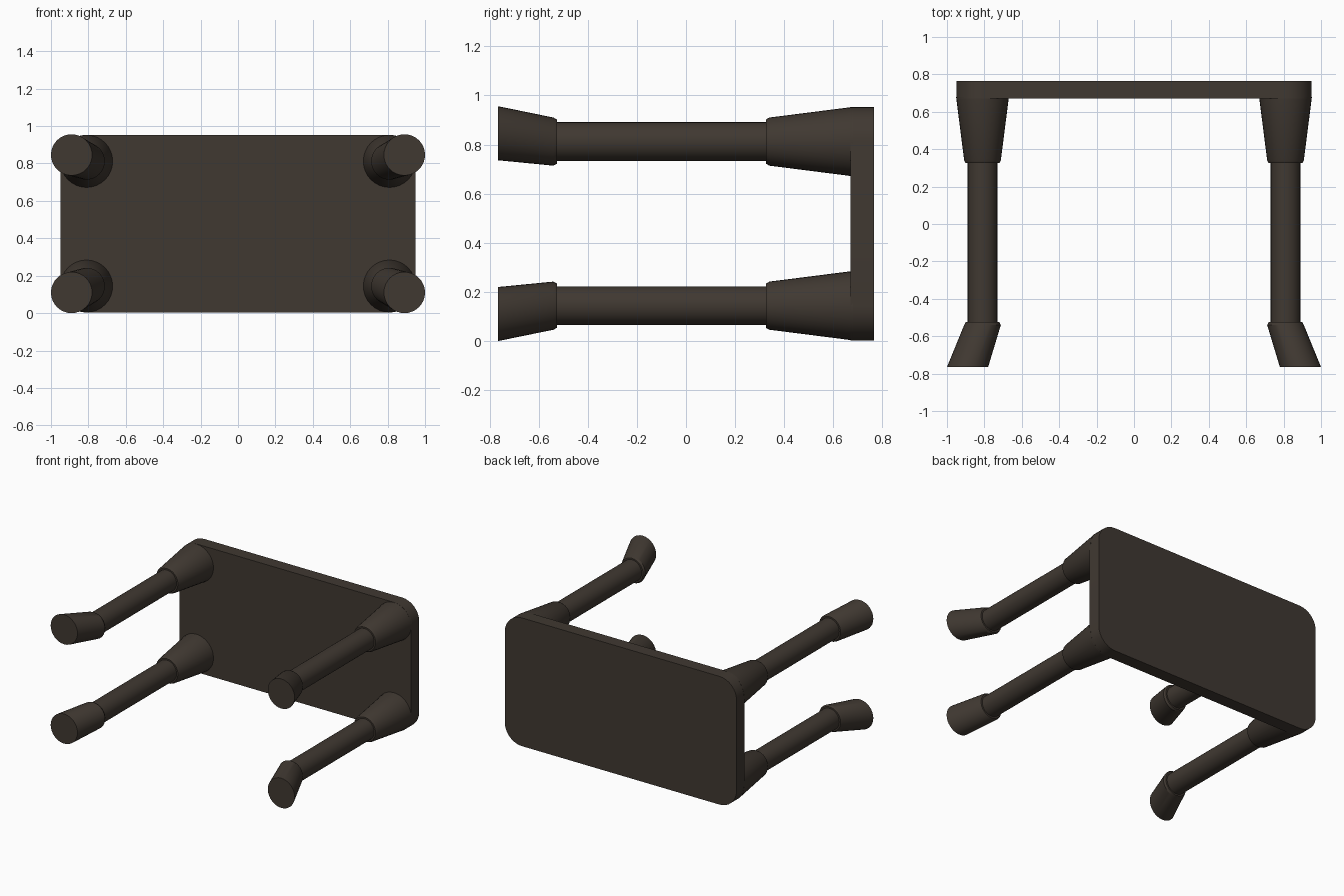
import bpy, bmesh, math

if "Cube" in bpy.data.objects:
    bpy.data.objects.remove(bpy.data.objects["Cube"])

ZC = 0.478  # mid height of the overturned table

wood = bpy.data.materials.new("dark brown wood")
wood.diffuse_color = (0.051, 0.040, 0.031, 1)
wood.use_nodes = True
wood.node_tree.nodes["Principled BSDF"].inputs["Base Color"].default_value = wood.diffuse_color


def finish(name, bm):
    bmesh.ops.recalc_face_normals(bm, faces=bm.faces)
    me = bpy.data.meshes.new(name)
    bm.to_mesh(me)
    bm.free()
    ob = bpy.data.objects.new(name, me)
    bpy.context.collection.objects.link(ob)
    me.materials.append(wood)
    bpy.context.view_layer.objects.active = ob
    ob.select_set(True)
    bpy.ops.object.shade_smooth_by_angle(angle=math.radians(25))
    ob.select_set(False)
    return ob


def loft(name, loops):
    """Skin closed loops of equal length and cap both ends."""
    bm = bmesh.new()
    rings = [[bm.verts.new(p) for p in loop] for loop in loops]
    n = len(rings[0])
    for a, b in zip(rings, rings[1:]):
        for i in range(n):
            j = (i + 1) % n
            bm.faces.new((a[i], a[j], b[j], b[i]))
    bm.faces.new(rings[0])
    bm.faces.new(rings[-1])
    return finish(name, bm)


# Table top: rounded rectangle standing on its long edge
def rounded_rect(y, hx=0.95, hz=0.475, r=0.14, seg=8):
    pts = []
    for q, (sx, sz) in enumerate([(1, 1), (-1, 1), (-1, -1), (1, -1)]):
        for k in range(seg + 1):
            t = math.pi / 2 * (q + k / seg)
            pts.append((sx * (hx - r) + r * math.cos(t), y,
                        ZC + sz * (hz - r) + r * math.sin(t)))
    return pts


loft("table_top", [rounded_rect(0.67), rounded_rect(0.765)])

# Legs: (y, radius, outward shift fraction), with a splayed foot at the end
PROFILE = [(0.68, 0.141, 0), (0.67, 0.14, 0), (0.34, 0.098, 0), (0.325, 0.09, 0),
           (0.325, 0.079, 0), (-0.525, 0.079, 0), (-0.525, 0.09, 0),
           (-0.54, 0.098, 0), (-0.765, 0.11, 1)]


def leg(name, sx, sz, n=32):
    loops = []
    for y, r, s in PROFILE:
        cx, cz = sx * (0.81 + 0.08 * s), ZC + sz * (0.334 + 0.034 * s)
        loops.append([(cx + r * math.cos(2 * math.pi * i / n), y,
                       cz + r * math.sin(2 * math.pi * i / n)) for i in range(n)])
    loft(name, loops)


for sx, side in ((-1, "left"), (1, "right")):
    for sz, level in ((-1, "lower"), (1, "upper")):
        leg(f"{level}_{side}_leg", sx, sz)
